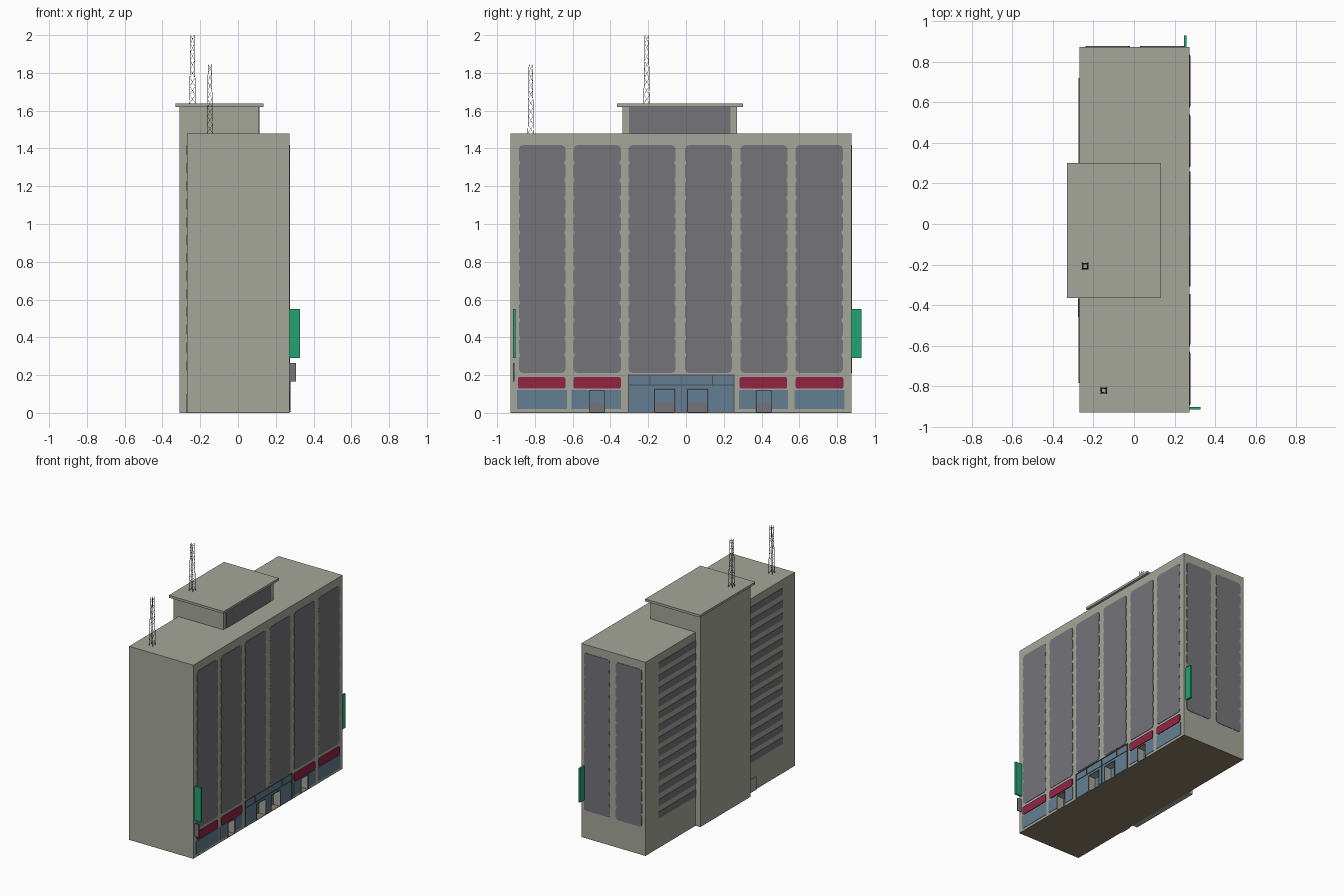
import bpy, bmesh
from mathutils import Vector

if "Cube" in bpy.data.objects:
    bpy.data.objects.remove(bpy.data.objects["Cube"])


def mat(name, r, g, b):
    m = bpy.data.materials.new(name)
    lin = [((c / 255 + 0.055) / 1.055) ** 2.4 for c in (r, g, b)]
    m.diffuse_color = (*lin, 1)
    m.use_nodes = True
    m.node_tree.nodes["Principled BSDF"].inputs["Base Color"].default_value = m.diffuse_color
    return m


WALL = mat("beige_wall", 165, 167, 155)
GREY = mat("window_grey", 117, 117, 122)
GLASS = mat("shop_glass_blue", 100, 127, 147)
RED = mat("sign_red", 146, 36, 68)
GREEN = mat("sign_green", 34, 163, 116)
TAN = mat("floor_brown", 140, 126, 102)
DARK = mat("frame_dark", 76, 80, 86)

XF, XB, Y0, Y1, ROOF = 0.273, -0.27, -0.93, 0.875, 1.48   # main block limits


def finish(name, bm, material):
    bmesh.ops.recalc_face_normals(bm, faces=bm.faces[:])
    me = bpy.data.meshes.new(name)
    bm.to_mesh(me)
    bm.free()
    me.materials.append(material)
    ob = bpy.data.objects.new(name, me)
    bpy.context.collection.objects.link(ob)
    return ob


def add_box(bm, x0, x1, y0, y1, z0, z1):
    vs = bmesh.ops.create_cube(bm, size=1)["verts"]
    for v in vs:
        v.co = Vector((x0 if v.co.x < 0 else x1, y0 if v.co.y < 0 else y1, z0 if v.co.z < 0 else z1))


def boxes(name, material, *dims):
    bm = bmesh.new()
    for d in dims:
        add_box(bm, *d)
    return finish(name, bm, material)


def plate(name, material, u0, u1, z0, z1, place, depth, floors=1, corner=0.02, notch=0.006):
    """Chamfered plate whose sides are nicked at every floor line."""
    side = [(u1 - corner, z0), (u1 - corner * 0.3, z0 + corner * 0.3), (u1, z0 + corner)]
    pitch = (z1 - z0) / floors
    for i in range(1, floors):
        z = z0 + i * pitch
        side += [(u1, z - 0.014), (u1 - notch, z - 0.006), (u1 - notch, z + 0.006), (u1, z + 0.014)]
    side += [(u1, z1 - corner), (u1 - corner * 0.3, z1 - corner * 0.3), (u1 - corner, z1)]
    outline = side + [(u0 + u1 - u, z) for u, z in reversed(side)]
    bm = bmesh.new()
    f = bm.faces.new([bm.verts.new(place(u, z)) for u, z in outline])
    ext = bmesh.ops.extrude_face_region(bm, geom=[f])["geom"]
    bmesh.ops.translate(bm, vec=depth, verts=[v for v in ext if isinstance(v, bmesh.types.BMVert)])
    return finish(name, bm, material)


def on_right(u, z):
    return (XF, u, z)


def on_end(u, z):
    return (u, Y1, z)


# main block, lift core, roof cap, ground slab
block = boxes("main_block", WALL, (XB, XF, Y0, Y1, 0.004, ROOF))
boxes("ground_slab", TAN, (XB, XF, Y0, Y1, 0, 0.004))
boxes("rear_core", WALL, (-0.31, XB + 0.001, -0.335, 0.27, 0, ROOF))
boxes("roof_house", WALL, (-0.31, 0.11, -0.335, 0.27, ROOF, 1.62))
boxes("roof_house_cap", WALL, (-0.33, 0.134, -0.365, 0.302, 1.62, 1.638))
boxes("roof_house_window", GREY, (0.11, 0.114, -0.302, 0.235, ROOF, 1.62))

# tall window panels on the right side and the far end
for i, (a, b) in enumerate([(-0.885, -0.637), (-0.595, -0.345), (-0.305, -0.055),
                            (-0.005, 0.243), (0.288, 0.537), (0.58, 0.83)]):
    plate(f"window_panel_{i}", GREY, a, b, 0.212, 1.417, on_right, (0.003, 0, 0), 13)
for i, (a, b) in enumerate([(0.03, 0.25), (-0.24, -0.02)]):
    plate(f"end_window_panel_{i}", GREY, a, b, 0.212, 1.417, on_end, (0, 0.003, 0), 13)

# rear window strips on both sides of the core
for name, a, b in (("a", -0.785, -0.335), ("b", 0.27, 0.72)):
    boxes(f"rear_window_strips_{name}", GREY,
          *[(XB - 0.003, XB, a, b, 0.225 + i * 0.095, 0.277 + i * 0.095) for i in range(13)])
boxes("rear_door", WALL, (XB - 0.006, XB, -0.458, -0.37, 0, 0.1))

# shop glass and entrance glass
bays = [(-0.895, -0.63), (-0.605, -0.345), (0.28, 0.54), (0.575, 0.838)]
glass = boxes("shop_glass", GLASS, *[(XF, XF + 0.003, a, b, 0.02, 0.12) for a, b in bays],
              (XF, XF + 0.003, -0.305, 0.255, 0.004, 0.2))

# recessed door openings cut through wall and glass
doors = [(-0.51, -0.432, 0.115), (0.372, 0.452, 0.115), (-0.165, -0.06, 0.125), (0.01, 0.115, 0.125)]
cutter = boxes("door_cutter", WALL, *[(0.215, 0.4, a, b, -0.05, h) for a, b, h in doors])
cutter.hide_render = True
for ob in (block, glass):
    mod = ob.modifiers.new("doors", "BOOLEAN")
    mod.operation, mod.solver, mod.object = "DIFFERENCE", "EXACT", cutter
    bpy.context.view_layer.objects.active = ob
    bpy.ops.object.modifier_apply(modifier="doors")
bpy.data.objects.remove(cutter)

W = 0.004
for i, (a, b, h) in enumerate(doors):
    boxes(f"door_glass_{i}", GLASS, (0.215, 0.219, a, b, 0.055, h))
    boxes(f"door_lower_panel_{i}", GREY, (0.215, 0.22, a, b, 0.004, 0.055))
    boxes(f"door_frame_{i}", DARK, (XF - 0.004, XF + 0.005, a - W, a, 0.004, h + W),
          (XF - 0.004, XF + 0.005, b, b + W, 0.004, h + W),
          (XF - 0.004, XF + 0.005, a, b, h, h + W))

# entrance frame bars
X = (XF, XF + 0.006)
boxes("entrance_frame", DARK, (*X, -0.308, -0.302, 0.004, 0.2), (*X, 0.252, 0.258, 0.004, 0.2),
      (*X, -0.308, 0.258, 0.197, 0.203), (*X, -0.302, 0.252, 0.145, 0.15),
      *[(*X, y - 0.002, y + 0.002, 0.15, 0.197) for y in (-0.19, -0.025, 0.14)],
      (*X, -0.027, -0.023, 0.004, 0.145))

# red shop signs
for i, (a, b) in enumerate([(-0.89, -0.638), (-0.595, -0.345), (0.283, 0.535), (0.58, 0.833)]):
    plate(f"shop_sign_{i}", RED, a, b, 0.128, 0.19, on_right, (0.006, 0, 0), 1, 0.01)

# projecting signs at the two corners
boxes("green_sign_front", GREEN, (XF, 0.328, -0.917, -0.903, 0.29, 0.55))
boxes("green_sign_back", GREEN, (0.246, 0.26, Y1, 0.93, 0.29, 0.55))
boxes("small_grey_sign", GREY, (XF, 0.308, -0.915, -0.908, 0.165, 0.265))


def antenna(name, cx, cy, z0, z1, base, top):
    """Tapered four-legged mast with zigzag braces."""
    bm = bmesh.new()

    def rod(p, q, r):
        d = q - p
        m = d.to_track_quat("Z", "Y").to_matrix().to_4x4()
        m.translation = (p + q) / 2
        bmesh.ops.create_cone(bm, cap_ends=True, segments=4, radius1=r, radius2=r, depth=d.length, matrix=m)

    def pt(k, t):
        sx, sy = ((-1, -1), (1, -1), (1, 1), (-1, 1))[k % 4]
        h = base + (top - base) * t
        return Vector((cx + sx * h, cy + sy * h, z0 + (z1 - z0) * t))
    steps = 8
    for k in range(4):
        rod(pt(k, 0), pt(k, 1), 0.0018)
        for s in range(steps):
            rod(pt(k + s % 2, s / steps), pt(k + 1 - s % 2, (s + 1) / steps), 0.0008)
    return finish(name, bm, GREY)


antenna("antenna_tall", -0.241, -0.208, 1.638, 2.0, 0.016, 0.009)
antenna("antenna_short", -0.149, -0.822, ROOF, 1.845, 0.015, 0.009)
